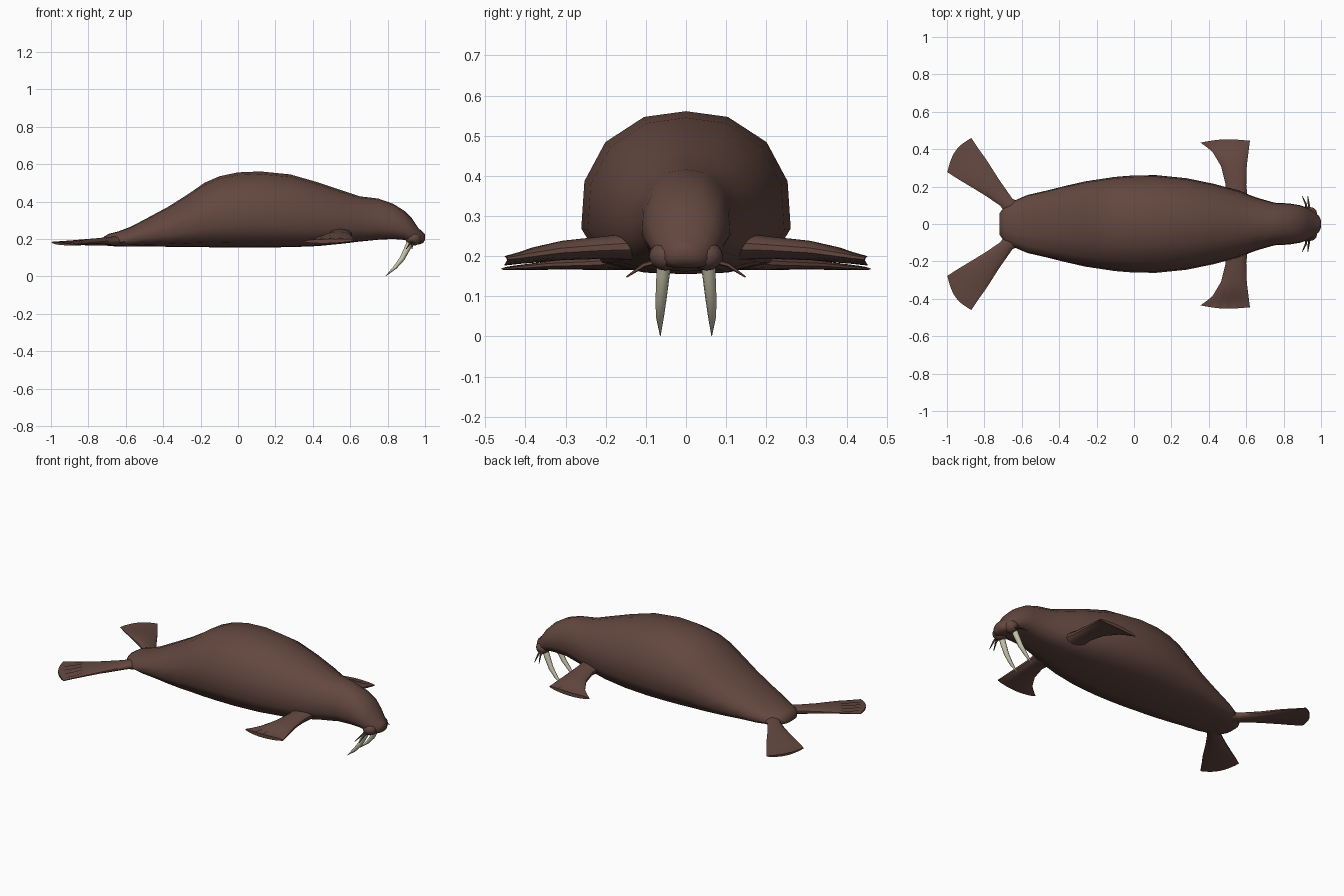
import bpy, bmesh, math
from mathutils import Vector

if "Cube" in bpy.data.objects:
    bpy.data.objects.remove(bpy.data.objects["Cube"], do_unlink=True)


def material(name, rgb):
    mat = bpy.data.materials.new(name)
    mat.use_nodes = True
    mat.diffuse_color = (*rgb, 1)
    bsdf = next(n for n in mat.node_tree.nodes if n.type == 'BSDF_PRINCIPLED')
    bsdf.inputs["Base Color"].default_value = (*rgb, 1)
    bsdf.inputs["Roughness"].default_value = 0.8
    return mat


HIDE = material("brown hide", (0.125, 0.063, 0.05))
IVORY = material("ivory", (0.6, 0.57, 0.42))


def finish(obj, mat, angle, mirror):
    """Colour, shade and optionally mirror a part across the body's midline."""
    obj.data.materials.append(mat)
    bpy.ops.object.select_all(action='DESELECT')
    obj.select_set(True)
    bpy.context.view_layer.objects.active = obj
    if mirror:
        mod = obj.modifiers.new("both sides", 'MIRROR')
        mod.use_axis = (False, True, False)
        mod.use_mirror_merge = False
    bpy.ops.object.shade_smooth_by_angle(angle=math.radians(angle))


def loft(name, rings, mat, angle=50, mirror=False):
    """Skin a row of equal closed rings and cap both ends."""
    bm = bmesh.new()
    rows = [[bm.verts.new(p) for p in ring] for ring in rings]
    n = len(rows[0])
    for low, high in zip(rows, rows[1:]):
        for i in range(n):
            j = (i + 1) % n
            bm.faces.new((low[i], low[j], high[j], high[i]))
    bm.faces.new(rows[0])
    bm.faces.new(rows[-1])
    bmesh.ops.recalc_face_normals(bm, faces=bm.faces[:])
    mesh = bpy.data.meshes.new(name)
    bm.to_mesh(mesh)
    bm.free()
    obj = bpy.data.objects.new(name, mesh)
    bpy.context.collection.objects.link(obj)
    finish(obj, mat, angle, mirror)
    return obj


def taper(name, points, radii, mat, sides):
    """Tapered round spike along a path, on both sides of the head."""
    pts = [Vector(p) for p in points]
    rings = []
    for i, (p, r) in enumerate(zip(pts, radii)):
        direction = pts[min(i + 1, len(pts) - 1)] - pts[max(i - 1, 0)]
        turn = direction.to_track_quat('Z', 'Y')
        ring = []
        for k in range(sides):
            a = math.tau * k / sides
            ring.append(p + turn @ Vector((r * math.cos(a), r * math.sin(a), 0)))
        rings.append(ring)
    return loft(name, rings, mat, mirror=True)


def flipper(name, rows, bulge, groove):
    """Flat paddle; each row is (rear edge, front edge, half thickness).
    The outer rows are grooved between the digits."""
    columns = 11
    rings = []
    for r, (a, b, thick) in enumerate(rows):
        a, b = Vector(a), Vector(b)
        last = r == len(rows) - 1
        previous = rows[max(r - 1, 0)]
        outward = (a + b - Vector(previous[0]) - Vector(previous[1])).normalized()
        top, bottom = [], []
        for c in range(columns):
            t = c / (columns - 1)
            round_off = math.sin(math.pi * t)
            p = a.lerp(b, t)
            if last:
                p += outward * bulge * round_off
            height = thick * (0.25 + 0.75 * math.sqrt(max(round_off, 0)))
            dip = groove if (r == len(rows) - 2 and c % 2 == 0 and 0 < t < 1) else 0
            top.append(p + Vector((0, 0, height - dip)))
            bottom.append(p - Vector((0, 0, height)))
        rings.append(top + bottom[::-1])
    return loft(name, rings, HIDE, 40, mirror=True)


# Body and head: stations of (x, half width, underside, back)
stations = [
    (-0.72, 0.055, 0.17, 0.21), (-0.69, 0.1, 0.162, 0.228),
    (-0.64, 0.125, 0.16, 0.24), (-0.57, 0.155, 0.16, 0.267),
    (-0.47, 0.178, 0.16, 0.32), (-0.37, 0.203, 0.158, 0.374),
    (-0.26, 0.228, 0.157, 0.444), (-0.18, 0.24, 0.156, 0.5),
    (-0.1, 0.252, 0.155, 0.535), (0, 0.26, 0.155, 0.556),
    (0.12, 0.261, 0.155, 0.561), (0.28, 0.245, 0.156, 0.545),
    (0.43, 0.214, 0.162, 0.502), (0.56, 0.178, 0.175, 0.458),
    (0.65, 0.143, 0.186, 0.428), (0.75, 0.114, 0.196, 0.416),
    (0.83, 0.11, 0.2, 0.388), (0.89, 0.1, 0.195, 0.35),
    (0.93, 0.085, 0.178, 0.31), (0.965, 0.066, 0.17, 0.258),
    (0.99, 0.042, 0.178, 0.235), (1, 0.018, 0.195, 0.225),
]
half = [(0, 1), (0.4, 0.965), (0.77, 0.81), (0.97, 0.57), (1, 0.28), (0.8, 0.07), (0.4, 0.01), (0, 0)]
section = half + [(-y, z) for y, z in half[-2:0:-1]]
loft("body", [[(x, y * w, lo + z * (hi - lo)) for y, z in section]
              for x, w, lo, hi in stations], HIDE, 60)

# Whisker pads on the muzzle
bpy.ops.mesh.primitive_uv_sphere_add(segments=12, ring_count=8, location=(0, 0, 0))
pad = bpy.context.object
pad.name = "whisker_pads"
for v in pad.data.vertices:
    v.co = (0.938 + v.co.x * 0.042, 0.05 + v.co.y * 0.042, 0.2 + v.co.z * 0.036)
finish(pad, HIDE, 60, True)

# Fore flippers
flipper("fore_flippers", [
    ((0.48, 0.12, 0.225), (0.61, 0.12, 0.225), 0.034),
    ((0.49, 0.21, 0.221), (0.6, 0.21, 0.221), 0.028),
    ((0.465, 0.31, 0.214), (0.603, 0.31, 0.214), 0.024),
    ((0.42, 0.385, 0.201), (0.612, 0.385, 0.203), 0.019),
    ((0.39, 0.41, 0.194), (0.616, 0.415, 0.198), 0.015),
    ((0.355, 0.435, 0.187), (0.62, 0.445, 0.194), 0.011),
], 0.014, 0.013)

# Hind flippers
flipper("hind_flippers", [
    ((-0.66, 0.02, 0.19), (-0.58, 0.1, 0.19), 0.027),
    ((-0.715, 0.098, 0.188), (-0.65, 0.135, 0.188), 0.023),
    ((-0.795, 0.152, 0.186), (-0.72, 0.235, 0.182), 0.019),
    ((-0.89, 0.21, 0.184), (-0.79, 0.345, 0.178), 0.014),
    ((-0.945, 0.243, 0.183), (-0.83, 0.4, 0.173), 0.011),
    ((-0.998, 0.277, 0.183), (-0.87, 0.46, 0.168), 0.006),
], 0.03, 0.01)

# Tusks sweeping down and back
taper("tusks", [(0.928, 0.053, 0.205), (0.908, 0.057, 0.155), (0.878, 0.062, 0.095),
                (0.84, 0.065, 0.048), (0.79, 0.064, 0.002)],
      [0.018, 0.017, 0.014, 0.01, 0.001], IVORY, 8)

# Whiskers
for label, x, tip in (("front", 0.94, 0.93), ("rear", 0.925, 0.9)):
    taper(label + "_whiskers", [(x, 0.06, 0.19), (x - 0.005, 0.105, 0.178), (tip, 0.148, 0.148)],
          [0.007, 0.006, 0.002], HIDE, 5)
